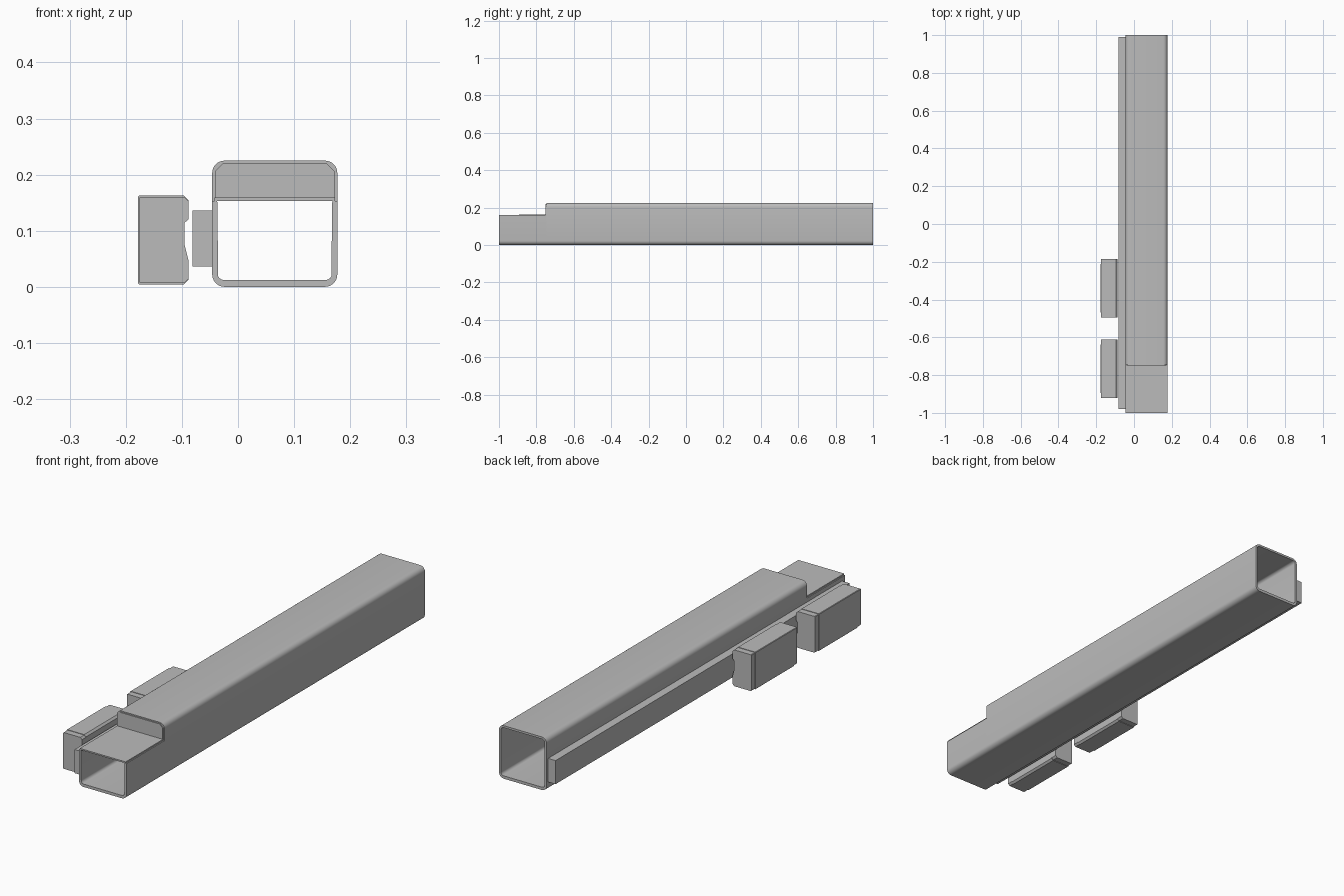
import bpy
import bmesh
from math import sin, cos, radians

cube = bpy.data.objects.get("Cube")
if cube:
    bpy.data.objects.remove(cube)

grey = bpy.data.materials.new("plain grey")
grey.use_nodes = True
colour = (0.5, 0.5, 0.5, 1)
grey.diffuse_color = colour
grey.node_tree.nodes["Principled BSDF"].inputs["Base Color"].default_value = colour


def arc(cx, cz, r, start, end, steps=6):
    angles = [radians(start + (end - start) * i / steps) for i in range(steps + 1)]
    return [(cx + r * cos(a), cz + r * sin(a)) for a in angles]


def rounded_rect(x0, x1, z0, z1, r):
    corners = [(x1 - r, z1 - r), (x0 + r, z1 - r), (x0 + r, z0 + r), (x1 - r, z0 + r)]
    return [p for i, (cx, cz) in enumerate(corners)
            for p in arc(cx, cz, r, 90 * i, 90 * i + 90)]


def finish(bm, name):
    bmesh.ops.recalc_face_normals(bm, faces=bm.faces)
    mesh = bpy.data.meshes.new(name)
    bm.to_mesh(mesh)
    bm.free()
    mesh.materials.append(grey)
    obj = bpy.data.objects.new(name, mesh)
    bpy.context.collection.objects.link(obj)
    bpy.ops.object.select_all(action="DESELECT")
    obj.select_set(True)
    bpy.context.view_layer.objects.active = obj
    bpy.ops.object.shade_smooth_by_angle(angle=radians(30))
    return obj


def extrude(name, profile, y0, y1):
    """Solid prism along y from an x-z profile."""
    bm = bmesh.new()
    front, back = [[bm.verts.new((x, y, z)) for x, z in profile] for y in (y0, y1)]
    n = len(profile)
    caps = [bm.faces.new(front), bm.faces.new(back)]
    for i in range(n):
        j = (i + 1) % n
        bm.faces.new((front[i], front[j], back[j], back[i]))
    bmesh.ops.triangulate(bm, faces=caps)
    return finish(bm, name)


def tube(name, outer, inner, y0, y1):
    """Open-ended hollow tube along y."""
    bm = bmesh.new()
    rings = [[bm.verts.new((x, y, z)) for x, z in p]
             for p, y in ((outer, y0), (outer, y1), (inner, y1), (inner, y0))]
    n = len(outer)
    for k in range(4):
        a, b = rings[k], rings[(k + 1) % 4]
        for i in range(n):
            j = (i + 1) % n
            bm.faces.new((a[i], a[j], b[j], b[i]))
    return finish(bm, name)


def rect(x0, x1, z0, z1):
    return [(x0, z0), (x1, z0), (x1, z1), (x0, z1)]


# Square tube, full height behind the notch
X0, X1, TOP, WALL = -0.046, 0.177, 0.225, 0.009
R_OUT, R_IN = 0.022, 0.013
NOTCH_Y, NOTCH_Z = -0.746, 0.153
tube("main_tube", rounded_rect(X0, X1, 0.0, TOP, R_OUT),
     rounded_rect(X0 + WALL, X1 - WALL, WALL + 0.003, TOP - WALL, R_IN), NOTCH_Y, 1.0)

# Lowered front end, an open channel
outer_u = ([(X0, NOTCH_Z)] + arc(X0 + R_OUT, R_OUT, R_OUT, 180, 270)
           + arc(X1 - R_OUT, R_OUT, R_OUT, 270, 360) + [(X1, NOTCH_Z)])
ix0, ix1, iz = X0 + WALL, X1 - WALL, WALL + 0.003
inner_u = ([(ix1, NOTCH_Z)] + arc(ix1 - R_IN, iz + R_IN, R_IN, 360, 270)
           + arc(ix0 + R_IN, iz + R_IN, R_IN, 270, 180) + [(ix0, NOTCH_Z)])
extrude("front_channel", outer_u + inner_u, -1.0, NOTCH_Y)

# Plates closing the notch
extrude("notch_top_plate", rect(X0 + 0.004, X1 - 0.004, NOTCH_Z, 0.159), -1.0, NOTCH_Y)
px0, px1, pz = X0 + 0.005, X1 - 0.005, TOP - 0.005
c = 0.014
extrude("notch_end_plate",
        [(px0, NOTCH_Z), (px1, NOTCH_Z), (px1, pz - c), (px1 - c, pz),
         (px0 + c, pz), (px0, pz - c)], NOTCH_Y - 0.004, NOTCH_Y + 0.004)

# Guide rail on the side of the tube
extrude("guide_rail", rect(-0.081, X0, 0.036, 0.136), -0.98, 0.99)

# Two C-shaped carriages with end caps
MID = 0.0835


def carriage_profile(grow):
    g = grow
    lip = [(-0.142, 0.036), (-0.132, 0.036), (-0.128, 0.030), (-0.120, 0.027),
           (-0.104, 0.027), (-0.095, 0.031), (-0.088, 0.037),
           (-0.088, 0.069 + g), (-0.096, 0.077 + g),
           (-0.174 - g, 0.077 + g), (-0.176 - g, 0.075 + g)]
    upper = [(x, MID + z) for x, z in lip]
    lower = [(x, MID - z) for x, z in reversed(lip)]
    return upper + lower


for label, y0 in (("front", -0.92), ("rear", -0.494)):
    y1, cap = y0 + 0.308, 0.026
    extrude(label + "_carriage_body", carriage_profile(0.002), y0 + cap, y1 - cap)
    extrude(label + "_carriage_front_cap", carriage_profile(0), y0, y0 + cap)
    extrude(label + "_carriage_rear_cap", carriage_profile(0), y1 - cap, y1)
